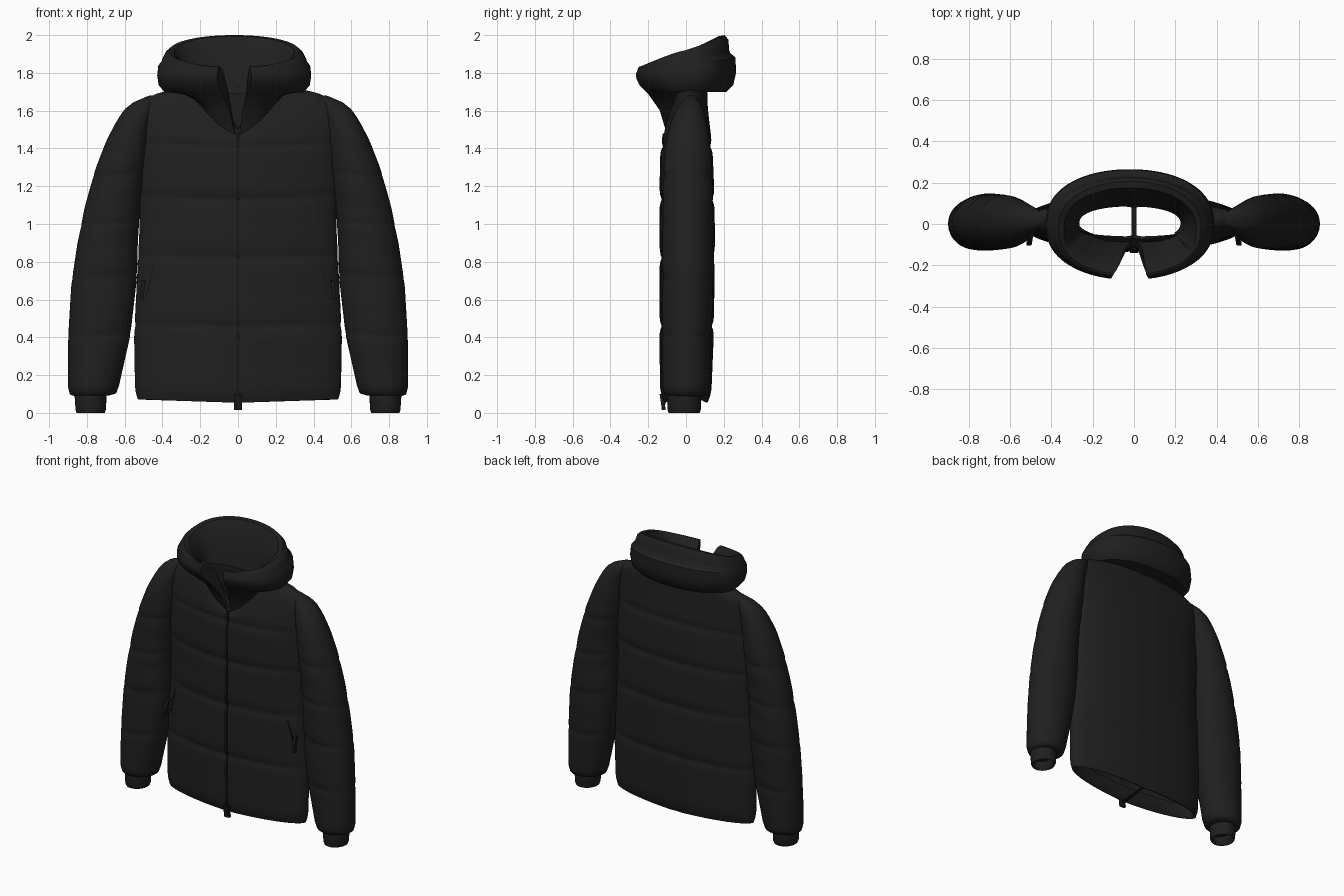
import bpy, bmesh, math
from mathutils import Vector

cube = bpy.data.objects.get("Cube")
if cube:
    bpy.data.objects.remove(cube, do_unlink=True)


def material(name, rgb):
    m = bpy.data.materials.new(name)
    m.use_nodes = True
    m.diffuse_color = (*rgb, 1)
    bsdf = m.node_tree.nodes["Principled BSDF"]
    bsdf.inputs["Base Color"].default_value = (*rgb, 1)
    bsdf.inputs["Roughness"].default_value = 0.8
    return m


FABRIC = material("black fabric", (0.014, 0.014, 0.014))
TRIM = material("dark trim", (0.009, 0.009, 0.009))


def loft(name, rings, mat, caps=False, angle=70):
    """Skin a list of equal-length closed point rings with quads."""
    bm = bmesh.new()
    grid = [[bm.verts.new(p) for p in ring] for ring in rings]
    k = len(grid[0])
    for a, b in zip(grid, grid[1:]):
        for j in range(k):
            q = (j + 1) % k
            bm.faces.new((a[j], a[q], b[q], b[j]))
    if caps:
        bm.faces.new(grid[0])
        bm.faces.new(grid[-1])
    bmesh.ops.recalc_face_normals(bm, faces=bm.faces)
    mesh = bpy.data.meshes.new(name)
    bm.to_mesh(mesh)
    bm.free()
    mesh.materials.append(mat)
    obj = bpy.data.objects.new(name, mesh)
    bpy.context.collection.objects.link(obj)
    bpy.ops.object.select_all(action="DESELECT")
    obj.select_set(True)
    bpy.context.view_layer.objects.active = obj
    bpy.ops.object.shade_smooth_by_angle(angle=math.radians(angle))


def sample(keys, z):
    """Interpolate rows of (z, values...) at height z."""
    for a, b in zip(keys, keys[1:]):
        if z <= b[0]:
            t = max(0, (z - a[0]) / (b[0] - a[0]))
            return [p + (q - p) * t for p, q in zip(a[1:], b[1:])]
    return list(keys[-1][1:])


def pinch(z, seams, width=0.05):
    """1 on a stitched seam, fading to 0 in the padded panel."""
    d = min(abs(z - s) for s in seams)
    return max(0, 1 - d / width) ** 2


def ellipse(cx, cy, rx, ry, z, n=48):
    return [Vector((cx + rx * math.cos(math.tau * i / n),
                    cy + ry * math.sin(math.tau * i / n), z)) for i in range(n)]


def heights(lo, hi, seams, step=0.035):
    """Even heights, plus tight rows beside every seam."""
    count = round((hi - lo) / step)
    zs = [lo + (hi - lo) * i / count for i in range(count + 1)]
    zs = [z for z in zs if min(abs(z - s) for s in seams) > 0.025]
    zs += [s + d for s in seams for d in (-0.018, 0, 0.018)]
    return sorted(zs)


# Torso: quilted open tube, rows are height, half width, centre y, half depth
TORSO = [(0.07, 0.53, 0, 0.115), (0.12, 0.545, 0, 0.135), (0.4, 0.55, 0.005, 0.142),
         (0.8, 0.53, 0.008, 0.145), (1.0, 0.52, 0.008, 0.145), (1.2, 0.53, 0.006, 0.143),
         (1.4, 0.525, 0.004, 0.137), (1.5, 0.53, 0.006, 0.123), (1.6, 0.545, 0.015, 0.102),
         (1.65, 0.515, 0.022, 0.092), (1.69, 0.43, 0.027, 0.087), (1.71, 0.36, 0.025, 0.086),
         (1.725, 0.27, 0.01, 0.085)]
SEAMS = [0.46, 0.82, 1.13, 1.41]


def torso_ring(z, inset=0.0, lift=0.0):
    hw, cy, hd = sample(TORSO, z)
    p = pinch(z, SEAMS)
    ring = ellipse(0, cy, hw - inset - 0.004 * p, hd - inset - 0.012 * p, z + lift, 72)
    for v in ring:
        side = abs(v.x)
        v.z -= 0.02 * max(0, 1 - side / 0.5) * max(0, 1 - z / 0.4)
        if z < 1.45:
            v.z += 0.02 * (side / 0.5) ** 2 * min(1, z) * (v.y < cy)
        elif v.y < 0:
            v.z -= 0.22 * max(0, 1 - side / 0.14) * (z - 1.45) / 0.275
        # centre closure and back seam groove
        if side < 0.01:
            v.y -= math.copysign(0.006, v.y)
    return ring


rows = sorted(heights(0.07, 1.725, SEAMS) + [1.65, 1.695, 1.715])
lining = [torso_ring(0.07, 0.03, 0.1), torso_ring(0.07, 0.02, 0.01)]
loft("quilted_torso", lining + [torso_ring(z) for z in rows], FABRIC)

# Sleeves: rows are height, inner x, outer x, centre y, half depth
SLEEVE = [(0.09, 0.68, 0.86, 0, 0.095), (0.1, 0.645, 0.89, 0, 0.115), (0.14, 0.63, 0.9, 0, 0.125),
          (0.4, 0.57, 0.9, 0.003, 0.132), (0.7, 0.535, 0.882, 0.01, 0.138),
          (0.9, 0.53, 0.852, 0.01, 0.138), (1.1, 0.515, 0.812, 0.01, 0.135),
          (1.3, 0.49, 0.755, 0.01, 0.13), (1.45, 0.475, 0.695, 0.01, 0.115),
          (1.56, 0.46, 0.635, 0.015, 0.09), (1.62, 0.44, 0.59, 0.022, 0.065),
          (1.66, 0.43, 0.53, 0.025, 0.04), (1.68, 0.42, 0.47, 0.025, 0.02)]
ARM_SEAMS = [0.41, 0.72, 1.0, 1.26]
CUFF = [(0.06, 0.73, 0.07), (0.004, 0.715, 0.075), (0, 0.705, 0.082),
        (0.015, 0.7, 0.088), (0.09, 0.695, 0.09), (0.13, 0.695, 0.085)]


def sleeve_ring(z, s):
    x0, x1, cy, hd = sample(SLEEVE, z)
    p = pinch(z, ARM_SEAMS)
    ring = ellipse(s * (x0 + x1) / 2, cy, (x1 - x0) / 2 - 0.002 * p, hd - 0.008 * p, z)
    for v in ring:
        # seams slope gently and the inner elbow carries folds
        inner = max(0, min(1, (x1 - abs(v.x)) / (x1 - x0)))
        v.z += 0.03 * (inner - 0.5) * math.sin(math.pi * min(1, z / 1.6))
        v.y *= 1 - 0.06 * inner * max(0, math.sin(z * 30)) * (0.5 < z < 1.2)
    return ring


for s, side in ((1, "left"), (-1, "right")):
    zs = sorted(heights(0.09, 1.68, ARM_SEAMS) + [0.1, 0.14])
    loft(side + "_sleeve", [sleeve_ring(z, s) for z in zs], FABRIC, caps=True)
    loft(side + "_cuff", [ellipse(s * 0.78, -0.01, 0.78 - x, hd, z, 32)
                          for z, x, hd in CUFF], FABRIC, caps=True)

# Hood: C-shaped sweep; rows are half width, back y, front y, back z, front z,
# end angle and how late the height drops towards the front
HOOD = [(0.265, 0.09, -0.10, 1.70, 1.47, 178, 7), (0.3, 0.14, -0.14, 1.70, 1.6, 174, 7),
        (0.37, 0.215, -0.2, 1.70, 1.685, 171, 4), (0.4, 0.25, -0.25, 1.735, 1.735, 169, 1),
        (0.408, 0.265, -0.268, 1.80, 1.77, 168, 1), (0.402, 0.262, -0.27, 1.88, 1.795, 168, 1),
        (0.385, 0.235, -0.262, 1.905, 1.81, 168, 1), (0.382, 0.228, -0.26, 1.92, 1.82, 168, 1),
        (0.365, 0.225, -0.255, 1.975, 1.83, 168, 1), (0.345, 0.205, -0.245, 2.0, 1.832, 168, 1),
        (0.32, 0.175, -0.23, 1.995, 1.82, 168, 1), (0.295, 0.15, -0.2, 1.95, 1.78, 169, 1),
        (0.26, 0.11, -0.13, 1.83, 1.68, 171, 2), (0.245, 0.085, -0.08, 1.69, 1.48, 177, 7)]
STEPS = 80


def hood_section(u):
    pts = []
    for hw, yb, yf, zb, zf, end, late in HOOD:
        a = math.radians(end) * u
        c, d = math.cos(a), math.sin(a)
        shift = -0.02 if abs(u) < 0.7 else -0.02 * min(1, (hw - 0.245) / 0.1)
        x = shift + hw * math.copysign(abs(d) ** 0.95, d)
        y = (yb + yf) / 2 + (yb - yf) / 2 * math.copysign(abs(c) ** 0.85, c)
        pts.append(Vector((x, y, zb + (zf - zb) * ((1 - c) / 2) ** late)))
    return pts


loft("hood", [hood_section(-1 + 2 * i / STEPS) for i in range(STEPS + 1)],
     FABRIC, caps=True, angle=40)


# Trim: narrow strips following a path
def strip(name, path, w, d):
    rings = [[Vector(p) + Vector((a * w, b * d, 0)) for a, b in
              ((-1, -1), (1, -1), (1, 1), (-1, 1))] for p in path]
    loft(name, rings, TRIM, caps=True, angle=30)


def front_y(x, z):
    hw, cy, hd = sample(TORSO, z)
    return cy - (hd - 0.012 * pinch(z, SEAMS)) * math.sqrt(max(0, 1 - (x / hw) ** 2))


strip("front_zip", [(0, front_y(0, z) + 0.002, z) for z in [0.045] + rows if z < 1.49],
      0.009, 0.005)
strip("zip_pull", [(0, -0.118, 0.015), (0, -0.122, 0.05), (0, -0.13, 0.1)], 0.02, 0.01)
strip("hem_tab", [(0, -0.1, 0.05), (0, 0.0, 0.06), (0, 0.09, 0.068)], 0.012, 0.01)
for s, side in ((1, "left"), (-1, "right")):
    path = [(s * (0.44 + 0.05 * t), front_y(0.44 + 0.05 * t, 0.8 - 0.2 * t) - 0.001,
             0.8 - 0.2 * t) for t in (0, 0.25, 0.5, 0.75, 1)]
    strip(side + "_pocket_zip", path, 0.004, 0.003)
    strip(side + "_pocket_pull", [(s * 0.5, -0.06, 0.7), (s * 0.505, -0.09, 0.66),
                                  (s * 0.51, -0.095, 0.6)], 0.01, 0.01)
